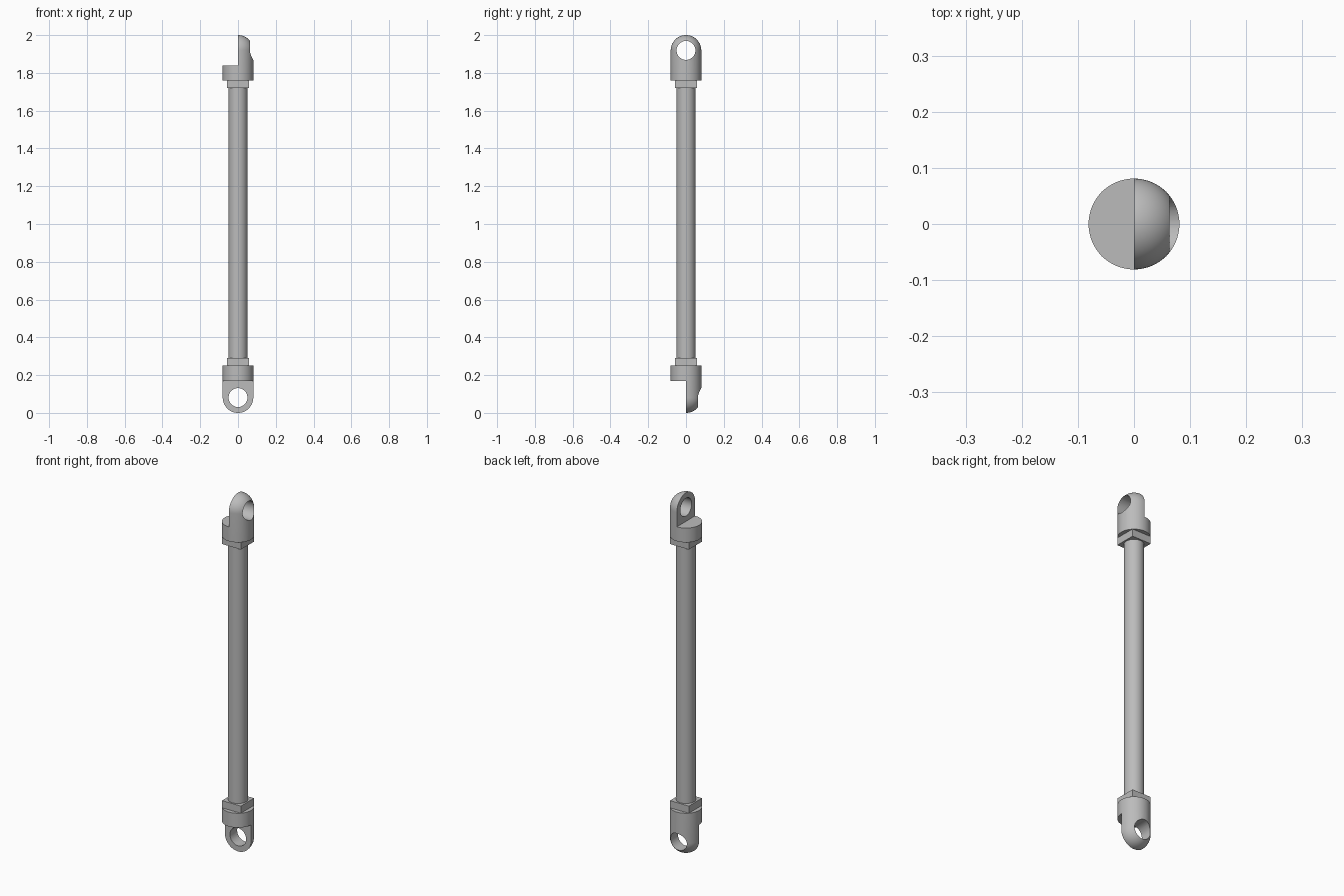
import bpy
import bmesh
import math
from mathutils import Matrix, Vector

cube = bpy.data.objects.get("Cube")
if cube:
    bpy.data.objects.remove(cube, do_unlink=True)

GREY = (0.5, 0.5, 0.5, 1.0)
steel = bpy.data.materials.new("plain grey steel")
steel.use_nodes = True
steel.diffuse_color = GREY
steel.node_tree.nodes["Principled BSDF"].inputs["Base Color"].default_value = GREY

R = 0.081          # radius of the end fittings
HOLE = 0.05        # radius of the pin hole
EYE_Z = 2 - R      # height of the upper pin
COLLAR_Z = 1.76    # underside of the upper collar
SEAT_Z = 1.84      # step where the fitting becomes a half tongue


def add_object(name, bm):
    bmesh.ops.recalc_face_normals(bm, faces=bm.faces)
    mesh = bpy.data.meshes.new(name)
    bm.to_mesh(mesh)
    bm.free()
    mesh.materials.append(steel)
    obj = bpy.data.objects.new(name, mesh)
    bpy.context.collection.objects.link(obj)
    return obj


def smooth(obj):
    bpy.ops.object.select_all(action='DESELECT')
    obj.select_set(True)
    bpy.context.view_layer.objects.active = obj
    bpy.ops.object.shade_smooth_by_angle(angle=math.radians(30))


def cylinder(name, radius, z0, z1, segments):
    bm = bmesh.new()
    bmesh.ops.create_cone(bm, cap_ends=True, segments=segments, radius1=radius,
                          radius2=radius, depth=z1 - z0,
                          matrix=Matrix.Translation((0, 0, (z0 + z1) / 2)))
    return add_object(name, bm)


def box(name, low, high):
    low, high = Vector(low), Vector(high)
    bm = bmesh.new()
    bmesh.ops.create_cube(bm, size=1, matrix=Matrix.Translation((low + high) / 2)
                          @ Matrix.Diagonal((*(high - low), 1)))
    return add_object(name, bm)


def cut(obj, cutter):
    mod = obj.modifiers.new("cut", 'BOOLEAN')
    mod.operation = 'DIFFERENCE'
    mod.solver = 'EXACT'
    mod.object = cutter


def make_eye_end(name):
    # Domed cylinder, revolved from a half profile
    bm = bmesh.new()
    profile = [(0, COLLAR_Z), (R, COLLAR_Z)]
    for i in range(17):
        a = math.pi / 2 * i / 16
        profile.append((R * math.cos(a) if i < 16 else 0, EYE_Z + R * math.sin(a)))
    verts = [bm.verts.new((r, 0, z)) for r, z in profile]
    edges = [bm.edges.new(pair) for pair in zip(verts, verts[1:])]
    bmesh.ops.spin(bm, geom=verts + edges, cent=(0, 0, 0), axis=(0, 0, 1),
                   angle=math.tau, steps=64, use_duplicate=False)
    bmesh.ops.remove_doubles(bm, verts=bm.verts, dist=1e-5)
    obj = add_object(name, bm)

    # Remove one half above the seat, then bore the pin hole
    half = box("half_cutter", (-0.2, -0.2, SEAT_Z), (0, 0.2, 2.2))
    pin = cylinder("pin_cutter", HOLE, -0.2, 0.2, 48)
    pin.data.transform(Matrix.Translation((0, 0, EYE_Z))
                       @ Matrix.Rotation(math.pi / 2, 4, 'Y'))
    cutters = [half, pin]
    for cutter in cutters:
        cutter.hide_render = True
        cut(obj, cutter)
    bpy.context.view_layer.update()
    graph = bpy.context.evaluated_depsgraph_get()
    mesh = bpy.data.meshes.new_from_object(obj.evaluated_get(graph))
    obj.modifiers.clear()
    obj.data = mesh
    for cutter in cutters:
        bpy.data.objects.remove(cutter, do_unlink=True)
    return obj


# Long central rod
smooth(cylinder("rod", HOLE, 0.28, 1.73, 32))

# Square lock nuts
NUT = 0.058
for name, z0, z1 in (("upper_nut", 1.72, COLLAR_Z), ("lower_nut", 0.25, 0.29)):
    box(name, (-NUT, -NUT, z0), (NUT, NUT, z1))

# Upper eye faces sideways, lower eye is turned over and a quarter round
upper = make_eye_end("upper_eye_end")
lower = make_eye_end("lower_eye_end")
flip = Matrix.Rotation(math.pi, 4, 'X')
lower.data.transform(Matrix.Translation((0, 0, 2.01 - 0.01))
                     @ Matrix.Rotation(math.pi / 2, 4, 'Z') @ flip)
# Stretch the lower collar up to meet its nut
for v in lower.data.vertices:
    if v.co.z > 0.2:
        v.co.z = 0.25
    elif abs(v.co.z - (2 - SEAT_Z)) < 0.001:
        v.co.z = 0.17
for obj in (upper, lower):
    smooth(obj)
